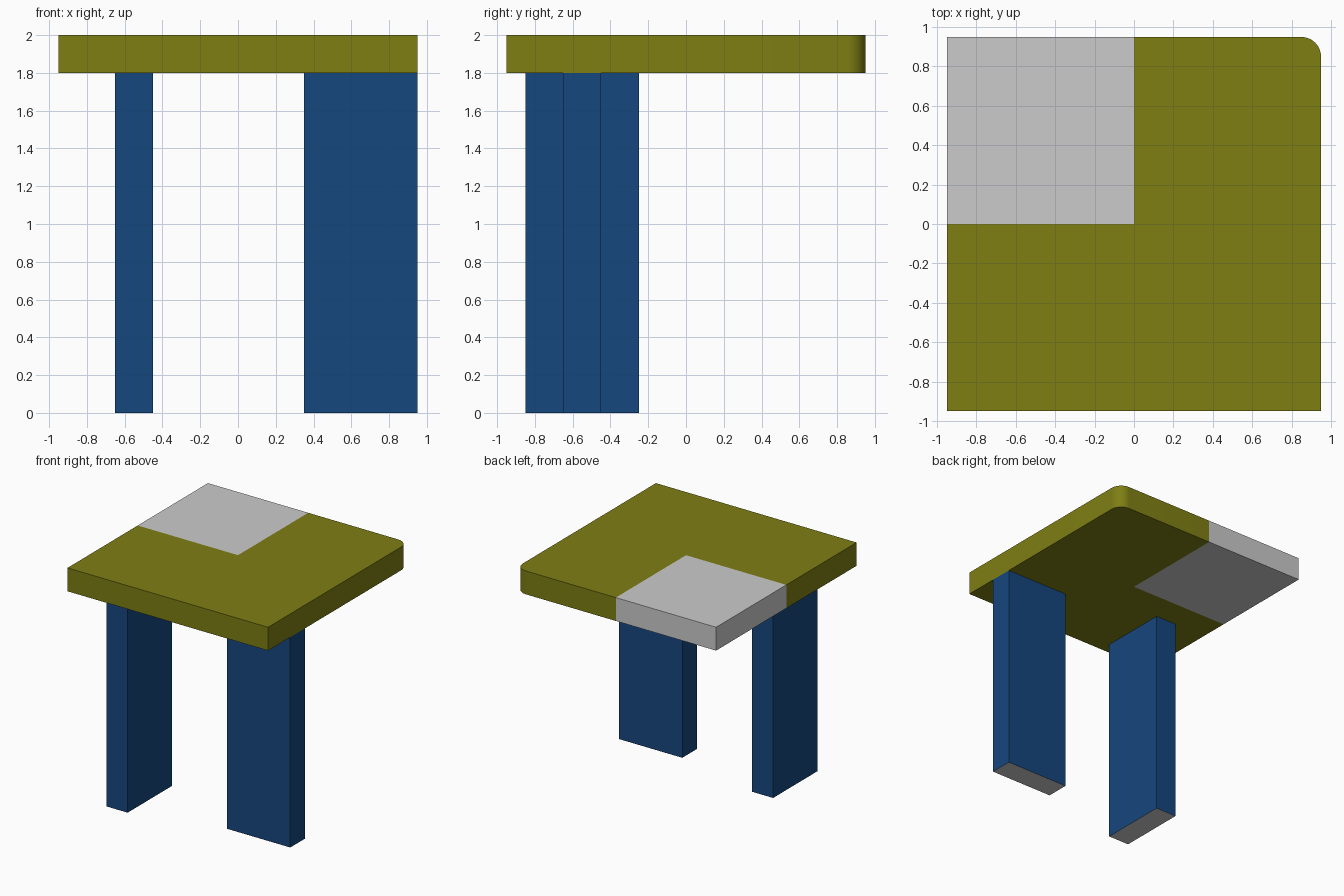
import bpy, bmesh
from mathutils import Matrix, Vector

if "Cube" in bpy.data.objects:
    bpy.data.objects.remove(bpy.data.objects["Cube"])


def material(name, color):
    mat = bpy.data.materials.new(name)
    mat.diffuse_color = (*color, 1)
    mat.use_nodes = True
    mat.node_tree.nodes["Principled BSDF"].inputs["Base Color"].default_value = mat.diffuse_color
    return mat


olive = material("olive", (0.21, 0.21, 0.007))
blue = material("blue", (0.008, 0.063, 0.21))
grey = material("grey", (0.8, 0.8, 0.8))


def make_object(name, bm, mats):
    bmesh.ops.recalc_face_normals(bm, faces=bm.faces)
    mesh = bpy.data.meshes.new(name)
    bm.to_mesh(mesh)
    bm.free()
    for mat in mats:
        mesh.materials.append(mat)
    obj = bpy.data.objects.new(name, mesh)
    bpy.context.collection.objects.link(obj)
    return obj


# Tabletop: slab split into quadrants, one corner rounded, one quadrant grey
H = 0.95
bm = bmesh.new()
bmesh.ops.create_grid(bm, x_segments=2, y_segments=2, size=H,
                      matrix=Matrix.Translation((0, 0, 1.8)))
ext = bmesh.ops.extrude_face_region(bm, geom=bm.faces[:], use_keep_orig=True)
top_verts = [g for g in ext["geom"] if isinstance(g, bmesh.types.BMVert)]
bmesh.ops.translate(bm, verts=top_verts, vec=(0, 0, 0.2))
corner = [e for e in bm.edges if all(v.co.x > 0.9 and v.co.y > 0.9 for v in e.verts)]
bmesh.ops.bevel(bm, geom=corner, offset=0.1, segments=10, profile=0.5, affect='EDGES')
for f in bm.faces:
    c = f.calc_center_median()
    f.material_index = int(c.x < -0.01 and c.y > 0.01)
tabletop = make_object("tabletop", bm, [olive, grey])
bpy.context.view_layer.objects.active = tabletop
tabletop.select_set(True)
bpy.ops.object.shade_smooth_by_angle(angle=0.6)


# Legs: slabs standing at right angles to each other, with grey undersides
def leg(name, x, y, width, depth, height=1.8):
    bm = bmesh.new()
    bmesh.ops.create_cube(bm, size=1)
    bmesh.ops.scale(bm, vec=Vector((width, depth, height)), verts=bm.verts)
    bmesh.ops.translate(bm, vec=(x, y, height / 2), verts=bm.verts)
    for f in bm.faces:
        f.material_index = int(f.calc_center_median().z < 0.01)
    return make_object(name, bm, [blue, grey])


leg("left_leg", -0.55, -0.55, 0.2, 0.6)
leg("right_leg", 0.65, -0.55, 0.6, 0.2)
